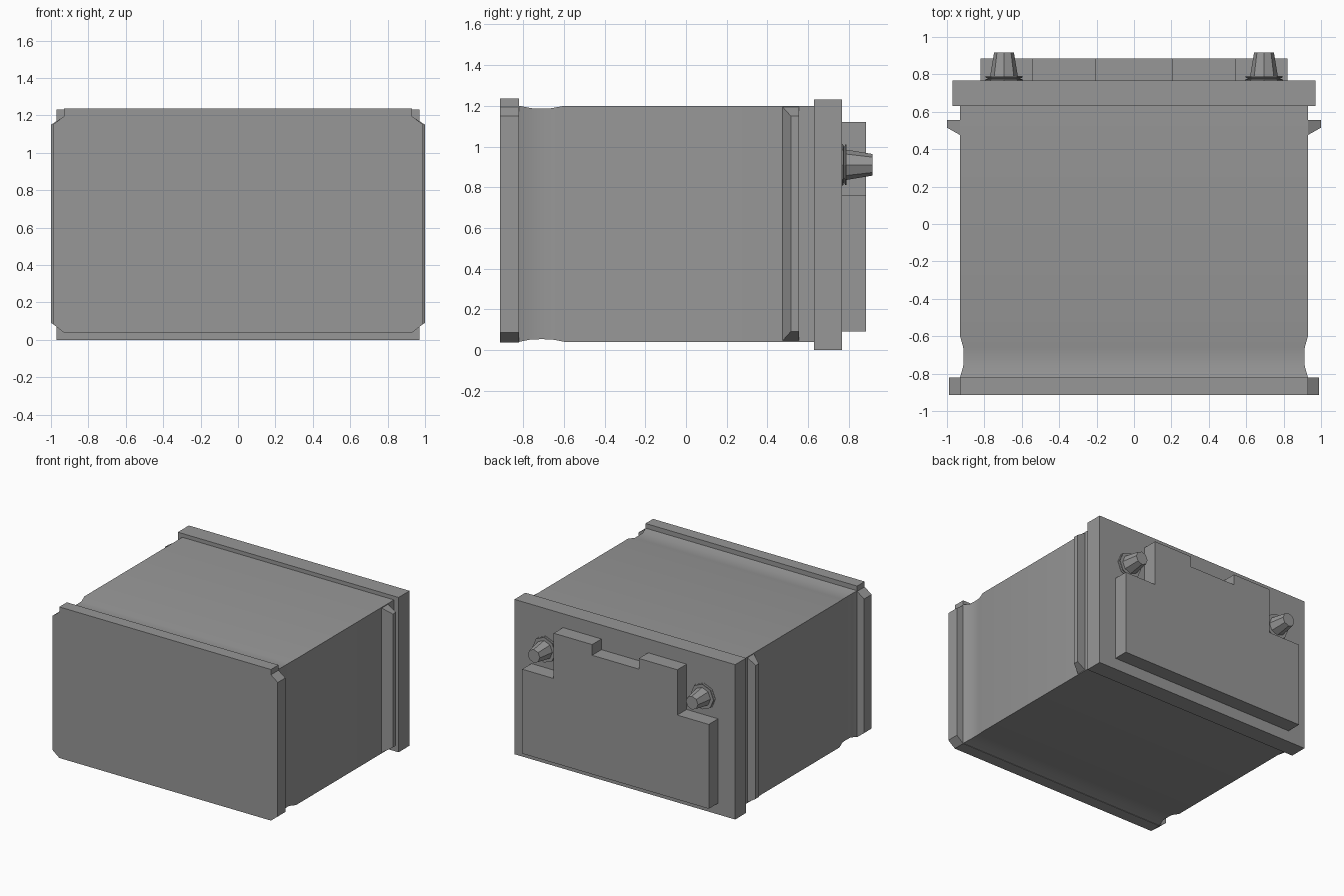
import bpy, bmesh
from math import cos, sin, pi

if "Cube" in bpy.data.objects:
    bpy.data.objects.remove(bpy.data.objects["Cube"])

# dark grey plastic shared by every part
plastic = bpy.data.materials.new("dark_grey_plastic")
plastic.diffuse_color = (0.31, 0.31, 0.31, 1.0)
plastic.use_nodes = True
plastic.node_tree.nodes["Principled BSDF"].inputs["Base Color"].default_value = plastic.diffuse_color


def loft(name, rings):
    """Skin a list of rings (equal-length lists of points) and cap both ends."""
    bm = bmesh.new()
    loops = [[bm.verts.new(p) for p in ring] for ring in rings]
    n = len(loops[0])
    for a, b in zip(loops, loops[1:]):
        for i in range(n):
            j = (i + 1) % n
            bm.faces.new((a[i], a[j], b[j], b[i]))
    bm.faces.new(loops[0])
    bm.faces.new(loops[-1])
    bmesh.ops.recalc_face_normals(bm, faces=bm.faces[:])
    mesh = bpy.data.meshes.new(name)
    bm.to_mesh(mesh)
    bm.free()
    mesh.materials.append(plastic)
    obj = bpy.data.objects.new(name, mesh)
    bpy.context.collection.objects.link(obj)
    return obj


def prism(name, half, y0, y1):
    """Extrude along y an x-symmetric outline given as its +x half (x, z)."""
    outline = half + [(-x, z) for x, z in reversed(half)]
    return loft(name, [[(x, y, z) for x, z in outline] for y in (y0, y1)])


def rect(w, y, z0, z1):
    return [(-w, y, z0), (w, y, z0), (w, y, z1), (-w, y, z1)]


# main case with the shallow groove near the base
rings = [(-0.82, 0.0), (-0.76, 0.017), (-0.71, 0.018), (-0.66, 0.017), (-0.6, 0.0), (0.64, 0.0)]
case = loft("case", [rect(0.93 - d, y, 0.04 + 0.7 * d, 1.2 - 0.7 * d) for y, d in rings])
bpy.context.view_layer.objects.active = case
case.select_set(True)
bpy.ops.object.shade_smooth_by_angle()

# base flange with clipped corners and a raised top strip
prism("base_flange", [(0.93, 0.037), (0.99, 0.085), (0.99, 1.15), (0.93, 1.195), (0.93, 1.237)],
      -0.915, -0.82)

# lid slab
prism("lid", [(0.97, 0.0), (0.97, 1.23)], 0.63, 0.768)

# raised cover with terminal recesses and a central notch
prism("raised_cover", [(0.82, 0.09), (0.82, 0.76), (0.543, 0.76), (0.543, 1.12),
                       (0.205, 1.12), (0.205, 1.035)], 0.76, 0.885)

for side, label in ((-1, "left"), (1, "right")):
    # wedge-shaped side rib with sloping ends
    profile = [(0.92, 0.47, 0.0), (1.0, 0.515, 0.05), (1.0, 0.555, 0.05), (0.92, 0.555, 0.0)]
    loft(label + "_side_rib", [[(side * x, y, 0.04 + d) for x, y, d in profile],
                               [(side * x, y, 1.2 - d) for x, y, d in profile]])

    # terminal: grooved collar and tapered post on one stepped octagonal profile
    steps = [(0.76, 0.102), (0.772, 0.102), (0.777, 0.085), (0.783, 0.1), (0.79, 0.1),
             (0.79, 0.074), (0.918, 0.053)]
    loft(label + "_terminal",
         [[(side * 0.695 + r * cos(i * pi / 4), y, 0.91 + r * sin(i * pi / 4))
           for i in range(8)] for y, r in steps])
